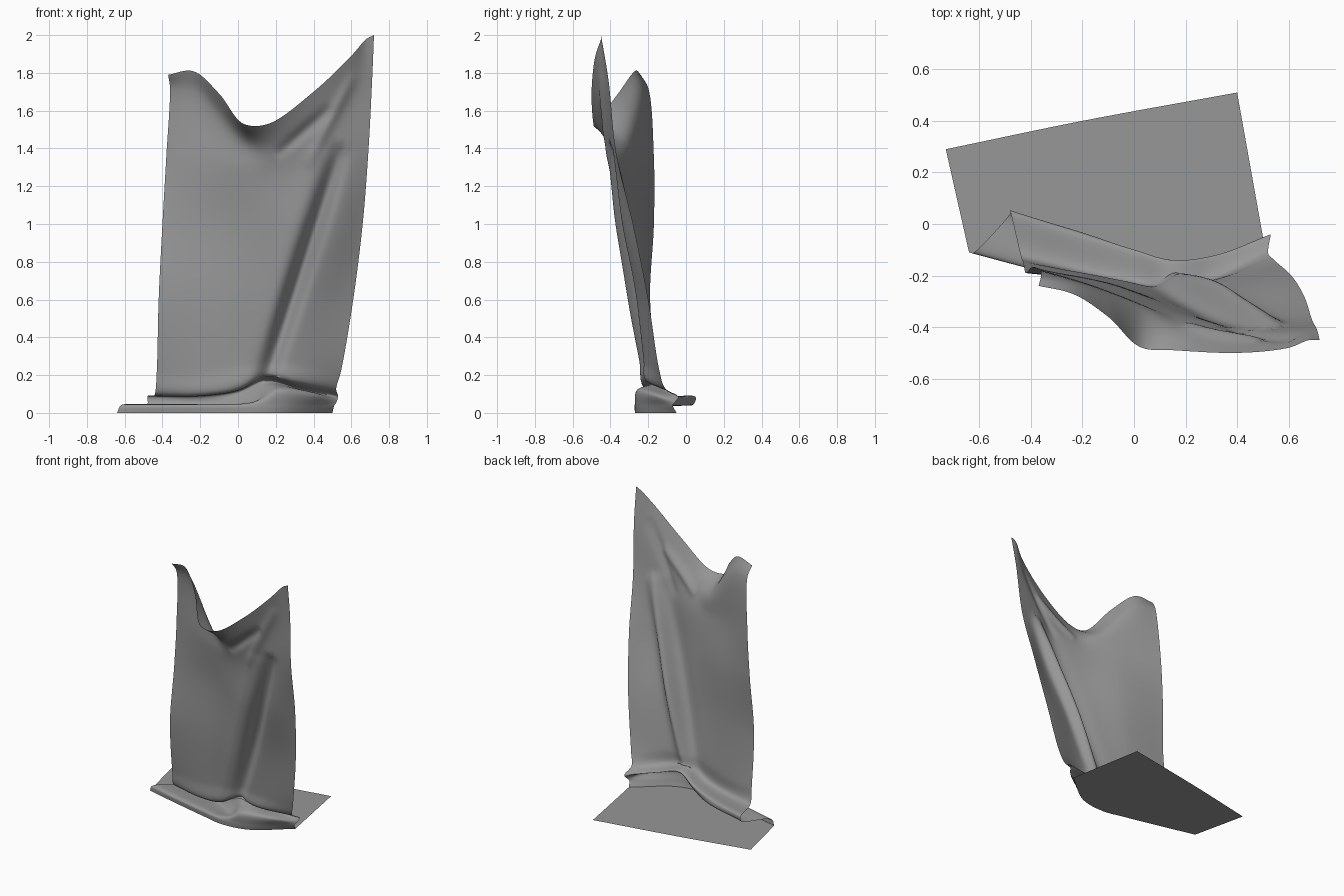
import bpy
import math
from mathutils import Vector

if "Cube" in bpy.data.objects:
    bpy.data.objects.remove(bpy.data.objects["Cube"], do_unlink=True)

COLUMNS = 100
STEPS = 10


def spline_point(pts, seg, t):
    """Centripetal spline through pts, evaluated inside one segment."""
    b, c = pts[seg], pts[seg + 1]
    a = pts[seg - 1] if seg > 0 else b * 2 - c
    d = pts[seg + 2] if seg + 2 < len(pts) else c * 2 - b
    k = [0.0]
    for p, q in ((a, b), (b, c), (c, d)):
        k.append(k[-1] + max(math.sqrt((q - p).length), 0.05))
    s = k[1] + (k[2] - k[1]) * t

    def mix(p, q, lo, hi):
        return p + (q - p) * ((s - lo) / (hi - lo))

    ab, bc, cd = mix(a, b, k[0], k[1]), mix(b, c, k[1], k[2]), mix(c, d, k[2], k[3])
    return mix(mix(ab, bc, k[0], k[2]), mix(bc, cd, k[1], k[3]), k[1], k[2])


def even_row(coords):
    """Smooth row across the cloth, resampled at even distances."""
    pts = [Vector(c) for c in coords]
    fine = [spline_point(pts, s, i / STEPS) for s in range(len(pts) - 1) for i in range(STEPS)]
    fine.append(pts[-1])
    dist = [0.0]
    for p, q in zip(fine, fine[1:]):
        dist.append(dist[-1] + (q - p).length)
    row, k = [], 0
    for i in range(COLUMNS + 1):
        goal = dist[-1] * i / COLUMNS
        while k < len(fine) - 2 and dist[k + 1] < goal:
            k += 1
        f = (goal - dist[k]) / max(dist[k + 1] - dist[k], 1e-6)
        row.append(fine[k].lerp(fine[k + 1], min(f, 1.0)))
    return row


def at_height(outline, z):
    return [(x, y, z) for x, y in outline]


def crease(p, start, end, width, depth):
    """Push a soft diagonal fold into the hanging part."""
    (x0, z0), (x1, z1) = start, end
    axis = Vector((x1 - x0, z1 - z0))
    rel = Vector((p.x - x0, p.z - z0))
    t = rel.dot(axis) / axis.length_squared
    if 0 < t < 1:
        across = (rel.x * axis.y - rel.y * axis.x) / axis.length
        p.y += depth * math.sqrt(math.sin(math.pi * t)) * math.exp(-(across / width) ** 2)


# Outlines of the sheet on the ground and its rolled front
floor_back = [(-.73, .29), (-.2, .4), (.4, .51)]
front_fold = [(-.64, -.11), (-.4, -.17), (-.1, -.24), (.05, -.27), (.25, -.24), (.5, -.05)]
front_roll = [(-.62, -.11), (-.4, -.17), (-.1, -.24), (.05, -.27), (.25, -.25), (.51, -.07)]

# Under and upper side of the fold lying behind the hem
fold_under = [(-.48, .04, .045), (-.1, -.08, .045), (.08, -.2, .06), (.2, -.26, .12),
              (.4, -.18, .1), (.52, -.06, .055)]
fold_upper = [(-.48, .05, .085), (-.2, -.04, .085), (0, -.1, .11), (.15, -.14, .17),
              (.32, -.12, .13), (.53, -.04, .085)]

# Rows of the hanging part, from the hem up to the open top edge
hem = [(-.44, -.12, .1), (-.2, -.18, .1), (0, -.22, .13), (.15, -.22, .2), (.3, -.21, .17), (.52, -.11, .13)]
ankle = [(-.43, -.15, .22), (-.2, -.19, .22), (.08, -.235, .27), (.3, -.22, .27), (.545, -.14, .22)]
knee = [(-.42, -.19, .6), (-.15, -.22, .6), (.2, -.29, .6), (.61, -.2, .6)]
waist = [(-.4, -.17, 1), (-.1, -.23, 1), (.25, -.35, 1), (.5, -.34, 1), (.66, -.28, 1)]
chest = [(-.38, -.17, 1.35), (-.1, -.26, 1.3), (.18, -.36, 1.28), (.45, -.4, 1.32), (.69, -.37, 1.38)]
neck = [(-.36, -.2, 1.72), (-.22, -.23, 1.69), (.05, -.34, 1.43), (.19, -.4, 1.4),
        (.42, -.44, 1.53), (.71, -.41, 1.76)]
top_edge = [(-.37, -.24, 1.79), (-.24, -.27, 1.81), (-.1, -.36, 1.69), (.03, -.48, 1.53), (.16, -.49, 1.53),
            (.4, -.5, 1.7), (.6, -.48, 1.89), (.68, -.45, 1.98), (.72, -.45, 2)]

rows = [even_row(r) for r in (
    at_height(front_fold, 0), at_height(front_roll, .04), fold_under, fold_upper,
    hem, ankle, knee, waist, chest, neck, top_edge)]

# Flat sheet first, then the splines running up each column
grid = [even_row(at_height(floor_back, 0))]
columns = list(zip(*rows))
for seg in range(len(rows) - 1):
    for i in range(STEPS):
        grid.append([spline_point(col, seg, i / STEPS) for col in columns])
grid.append(rows[-1])

# Diagonal folds of the hanging part
hanging = STEPS * rows.index(rows[4]) + 1
for row in grid[hanging:]:
    for p in row:
        crease(p, (.13, .12), (.55, 1.42), .045, .075)
        crease(p, (.04, .12), (.43, 1.4), .07, -.02)
        crease(p, (.2, 1.36), (.5, 1.62), .03, .02)
        crease(p, (.36, 1.3), (.62, 1.8), .03, -.015)

# One continuous sheet of cloth
verts = [(p.x, p.y, max(p.z, 0)) for row in grid for p in row]
wide = COLUMNS + 1
faces = [(j * wide + i, (j + 1) * wide + i, (j + 1) * wide + i + 1, j * wide + i + 1)
         for j in range(len(grid) - 1) for i in range(COLUMNS)]
mesh = bpy.data.meshes.new("draped_cloth")
mesh.from_pydata(verts, [], faces)
cloth = bpy.data.objects.new("draped_cloth", mesh)
bpy.context.collection.objects.link(cloth)

grey = bpy.data.materials.new("cloth_grey")
grey.use_nodes = True
colour = (.31, .31, .31, 1)
grey.diffuse_color = colour
for node in grey.node_tree.nodes:
    if node.type == 'BSDF_PRINCIPLED':
        node.inputs["Base Color"].default_value = colour
mesh.materials.append(grey)

bpy.ops.object.select_all(action='DESELECT')
cloth.select_set(True)
bpy.context.view_layer.objects.active = cloth
bpy.ops.object.shade_smooth_by_angle(angle=math.radians(50))
